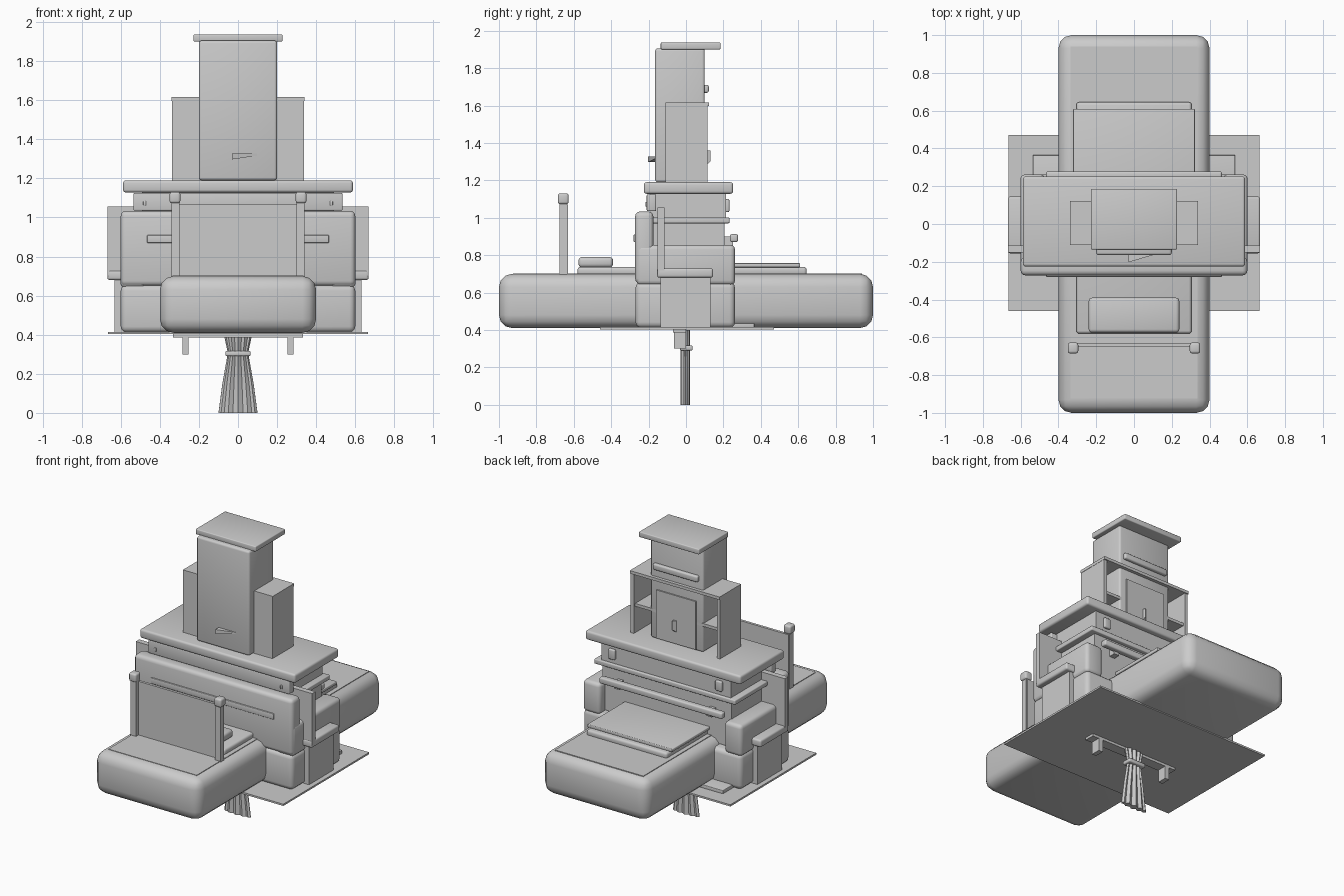
import bpy, bmesh, math

cube = bpy.data.objects.get("Cube")
if cube:
    bpy.data.objects.remove(cube, do_unlink=True)

grey = bpy.data.materials.new("plain grey")
grey.use_nodes = True
grey.diffuse_color = (0.6, 0.6, 0.6, 1)
grey.node_tree.nodes["Principled BSDF"].inputs["Base Color"].default_value = (0.6, 0.6, 0.6, 1)


def finish(name, bm, smooth=True):
    mesh = bpy.data.meshes.new(name)
    bmesh.ops.recalc_face_normals(bm, faces=bm.faces[:])
    bm.to_mesh(mesh)
    bm.free()
    mesh.materials.append(grey)
    obj = bpy.data.objects.new(name, mesh)
    bpy.context.collection.objects.link(obj)
    if smooth:
        bpy.ops.object.select_all(action='DESELECT')
        obj.select_set(True)
        bpy.context.view_layer.objects.active = obj
        bpy.ops.object.shade_smooth_by_angle(angle=math.radians(35))
    return obj


def box(name, xs, ys, zs, bevel=0.0, segments=3):
    """Box between the given limits, with optionally rounded edges."""
    bm = bmesh.new()
    bmesh.ops.create_cube(bm, size=1)
    for v in bm.verts:
        v.co = [lo + (c + 0.5) * (hi - lo) for c, (lo, hi) in zip(v.co, (xs, ys, zs))]
    if bevel:
        bmesh.ops.bevel(bm, geom=bm.edges[:], offset=bevel, segments=segments,
                        profile=0.5, affect='EDGES')
    return finish(name, bm, bevel > 0)


def centred(name, half, ys, zs, bevel=0.0):
    return box(name, (-half, half), ys, zs, bevel)


def pair(name, near, far, ys, zs, bevel=0.0):
    """The same box on the left and on the right."""
    box("left_" + name, (near, far), ys, zs, bevel)
    box("right_" + name, (-far, -near), ys, zs, bevel)


def wedge(name, points, z0, z1):
    """Thin three-cornered blade that slopes up along its length."""
    bm = bmesh.new()
    low = [bm.verts.new((x, y, z0 + r * 0.02)) for x, y, r in points]
    high = [bm.verts.new((x, y, z1)) for x, y, r in points]
    bm.faces.new(low)
    bm.faces.new(high)
    for i in range(3):
        j = (i + 1) % 3
        bm.faces.new((low[i], low[j], high[j], high[i]))
    finish(name, bm, False)


# Bed
centred("mattress", 0.4, (-1, 1), (0.41, 0.7), 0.07)
centred("sheet", 0.335, (-0.925, 0.94), (0.69, 0.703))
centred("mattress_pad", 0.305, (-0.58, 0.645), (0.69, 0.737), 0.015)
centred("blanket", 0.322, (-0.1, 0.61), (0.735, 0.757), 0.005)
centred("pillow", 0.24, (-0.575, -0.39), (0.735, 0.79), 0.018)
centred("headboard", 0.335, (-0.648, -0.63), (0.69, 1.07))
pair("bed_post", 0.3, 0.34, (-0.675, -0.635), (0.69, 1.08))
pair("post_cap", 0.295, 0.35, (-0.685, -0.628), (1.073, 1.13), 0.012)

# Floor mat and low step
centred("floor_mat", 0.665, (-0.46, 0.47), (0.403, 0.415))
centred("low_step", 0.535, (0.1, 0.365), (0.41, 0.437), 0.004)

# Sofa
centred("sofa_base", 0.6, (-0.27, 0.262), (0.412, 0.655), 0.03)
centred("sofa_back", 0.6, (-0.272, -0.175), (0.65, 1.033), 0.025)
pair("sofa_arm", 0.47, 0.602, (-0.265, 0.262), (0.64, 0.855), 0.025)
centred("sofa_back_rail", 0.465, (-0.28, -0.26), (0.87, 0.91), 0.004)

# Bench
centred("bench_seat", 0.668, (-0.155, 0.145), (0.68, 0.73), 0.012)
centred("bench_back", 0.668, (-0.152, -0.115), (0.7, 1.055))
pair("bench_leg", 0.57, 0.632, (-0.135, 0.13), (0.412, 0.69))

# Sideboard
centred("sideboard_top", 0.588, (-0.225, 0.252), (1.128, 1.19), 0.014)
centred("sideboard_upper_body", 0.49, (-0.19, 0.215), (0.98, 1.13))
centred("sideboard_front_rail", 0.535, (-0.21, -0.16), (1.035, 1.125), 0.006)
centred("sideboard_lip", 0.535, (-0.2, 0.232), (0.97, 1.002), 0.006)
centred("sideboard_lower_body", 0.49, (-0.2, 0.205), (0.66, 0.975))
centred("towel_bar", 0.465, (0.235, 0.278), (0.87, 0.912), 0.01)
pair("bar_bracket", 0.33, 0.37, (0.2, 0.25), (0.85, 0.9))
pair("side_handle", 0.38, 0.43, (0.21, 0.232), (1.03, 1.1), 0.008)
pair("front_knob", 0.47, 0.485, (-0.217, -0.205), (1.06, 1.085), 0.004)

# Open-backed shelf unit
centred("shelf_unit_top", 0.34, (-0.11, 0.122), (1.597, 1.617))
centred("shelf_unit_panel", 0.335, (-0.11, -0.09), (1.19, 1.6))
pair("shelf_unit_side", 0.315, 0.338, (-0.11, 0.115), (1.19, 1.6))
centred("shelf_unit_shelf", 0.32, (-0.1, 0.1), (1.37, 1.39))

# Tall cabinet
centred("cabinet_tower", 0.2, (-0.165, 0.1), (1.19, 1.905), 0.014)
centred("cabinet_cap", 0.228, (-0.135, 0.185), (1.9, 1.937), 0.006)
centred("cabinet_back_bar", 0.17, (0.09, 0.122), (1.668, 1.71), 0.01)
centred("cabinet_back_plate", 0.15, (0.095, 0.109), (1.2, 1.53))
wedge("front_blade", [(-0.03, -0.203, 0), (0.105, -0.163, 1), (-0.03, -0.16, 0)], 1.297, 1.327)
wedge("back_blade", [(-0.01, 0.105, 0), (0.015, 0.13, 1), (0.02, 0.105, 0)], 1.28, 1.36)

# Hanging rail below
centred("rail_plate", 0.333, (-0.07, 0.0), (0.386, 0.405))
pair("rail_bracket", 0.253, 0.285, (-0.065, 0.0), (0.3, 0.39))

# Gathered curtain: pleated outline lofted through a narrow waist
bm = bmesh.new()
count, rings = 48, []
for z, width in ((0, 0.1), (0.15, 0.08), (0.29, 0.055), (0.32, 0.055), (0.4, 0.072)):
    ring = []
    for i in range(count):
        a = math.tau * i / count
        pleat = 0.018 + 0.007 * math.cos(a * 12)
        ring.append(bm.verts.new((width * math.cos(a), pleat * math.sin(a) - 0.004, z)))
    rings.append(ring)
for lower, upper in zip(rings, rings[1:]):
    for i in range(count):
        j = (i + 1) % count
        bm.faces.new((lower[i], lower[j], upper[j], upper[i]))
bm.faces.new(rings[0])
bm.faces.new(rings[-1])
finish("curtain", bm)
centred("curtain_tie", 0.065, (-0.033, 0.036), (0.29, 0.317), 0.008)
